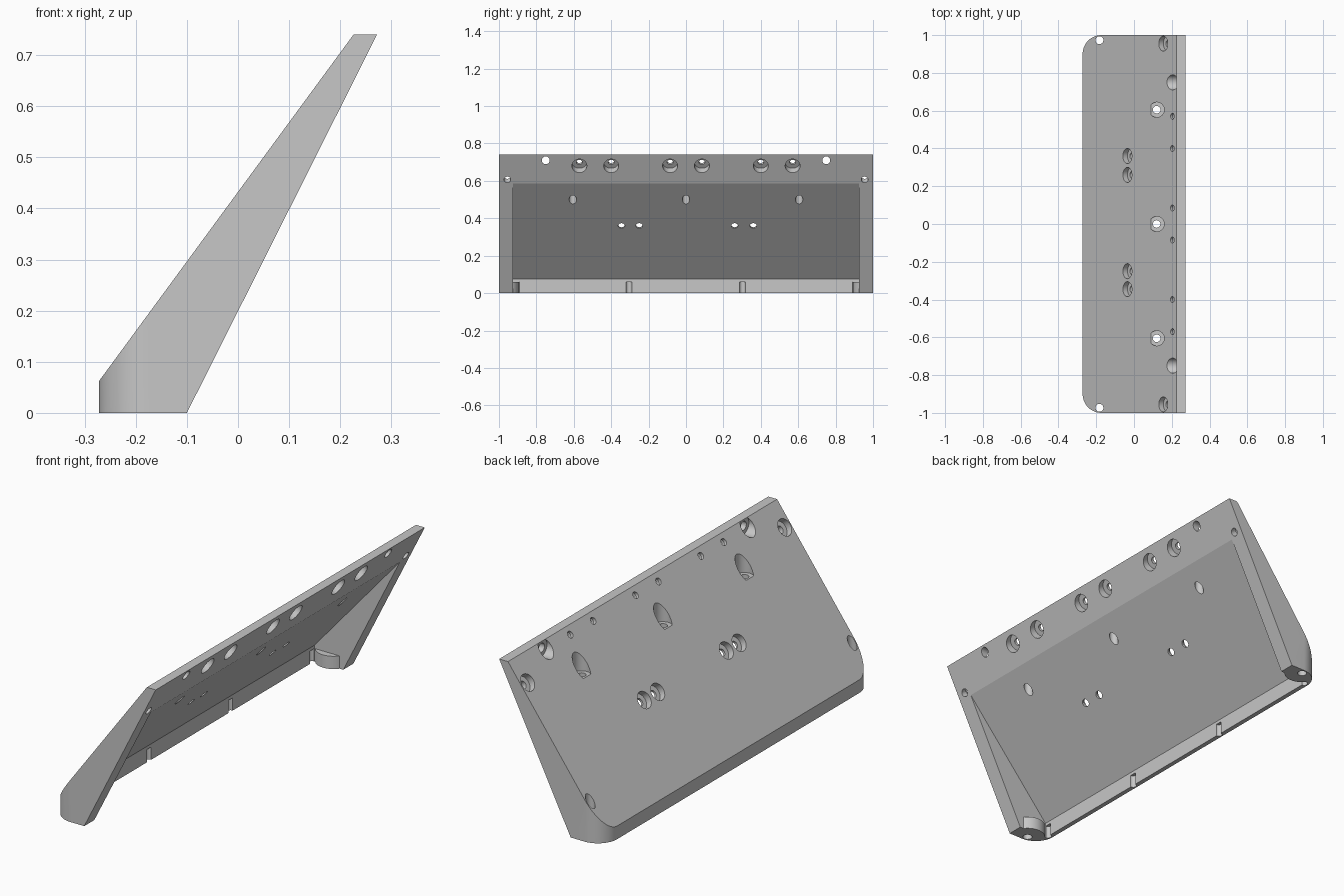
import bpy, bmesh, math
from mathutils import Vector

if "Cube" in bpy.data.objects:
    bpy.data.objects.remove(bpy.data.objects["Cube"])

grey = bpy.data.materials.new("plain grey")
grey.use_nodes = True
COLOUR = (0.57, 0.57, 0.57, 1)
grey.diffuse_color = COLOUR
grey.node_tree.nodes["Principled BSDF"].inputs["Base Color"].default_value = COLOUR


def finish(bm, name):
    bmesh.ops.recalc_face_normals(bm, faces=bm.faces)
    mesh = bpy.data.meshes.new(name)
    bm.to_mesh(mesh)
    bm.free()
    mesh.materials.append(grey)
    obj = bpy.data.objects.new(name, mesh)
    bpy.context.collection.objects.link(obj)
    return obj


def prism(name, points, sweep):
    """Extrude a closed outline along a vector."""
    bm = bmesh.new()
    face = bm.faces.new([bm.verts.new(p) for p in points])
    out = bmesh.ops.extrude_face_region(bm, geom=[face])
    moved = [v for v in out["geom"] if isinstance(v, bmesh.types.BMVert)]
    bmesh.ops.translate(bm, verts=moved, vec=sweep)
    return finish(bm, name)


def side_prism(name, outline, half):
    return prism(name, [(x, -half, z) for x, z in outline], (0, 2 * half, 0))


def combine(target, tool, operation):
    """Apply a boolean and discard the tool."""
    mod = target.modifiers.new("cut", "BOOLEAN")
    mod.object, mod.operation, mod.solver = tool, operation, "EXACT"
    with bpy.context.temp_override(object=target, active_object=target):
        bpy.ops.object.modifier_apply(modifier=mod.name)
    bpy.data.objects.remove(tool)


def drill(bm, start, direction, steps, sides=32):
    """Stepped round bar: steps are (distance, radius) along the direction."""
    axis = Vector(direction).normalized()
    u = Vector((0, 1, 0))
    v = axis.cross(u)
    rings = []
    for dist, rad in steps:
        centre = Vector(start) + axis * dist
        rings.append([bm.verts.new(centre + rad * (u * math.cos(a) + v * math.sin(a)))
                      for a in (2 * math.pi * i / sides for i in range(sides))])
    for a, b in zip(rings, rings[1:]):
        for i in range(sides):
            j = (i + 1) % sides
            bm.faces.new((a[i], a[j], b[j], b[i]))
    bm.faces.new(rings[0])
    bm.faces.new(rings[-1])


# Sloping front surface
FRONT, LIP = -0.272, 0.062
RUN = (0.226 - FRONT) / (0.74 - LIP)


def slope_z(x):
    return LIP + (x - FRONT) / RUN


# Wedge body
body = side_prism("sloped_panel", [(FRONT, 0), (-0.1, 0), (0.272, 0.74),
                                   (0.226, 0.74), (FRONT, LIP)], 1)

# Open hollow behind the panel, which thickens towards the top
WALL = -0.25
hollow = [(WALL, -0.1), (WALL, 0.075), (0.194, 0.585), (0.38, 0.799),
          (0.6, 0.8), (0.6, -0.1)]
combine(body, side_prism("hollow_tool", hollow, 0.925), "DIFFERENCE")

# Round screw bosses in the bottom corners
SCREW_X, SCREW_Y = -0.183, 0.973
for s in (-1, 1):
    boss = bmesh.new()
    drill(boss, (SCREW_X, s * SCREW_Y, 0), (0, 0, 1), [(0, 0.08), (0.06, 0.08)], 48)
    combine(body, finish(boss, "corner_boss"), "UNION")

# Rounded front corners
R = 0.1
arc = [(FRONT + R - R * math.sin(a), 1 - R + R * math.cos(a))
       for a in (math.pi / 2 * i / 16 for i in range(17))]
plan = [(0.5, 1)] + arc + [(x, -y) for x, y in reversed(arc)] + [(0.5, -1)]
combine(body, prism("corner_tool", [(x, y, -0.1) for x, y in plan], (0, 0, 1)), "INTERSECT")

# Screw holes and grooves
bits = bmesh.new()
square = (1, 0, -RUN)
down = (0, 0, -1)
sunk = [(-0.1, 0.04), (0.03, 0.04), (0.03, 0.018), (0.2, 0.018)]
back_sunk = [(-0.1, 0.016), (0.015, 0.016), (0.015, 0.04), (0.2, 0.04)]
for y in (-0.955, 0.955):
    drill(bits, (0.155, y, slope_z(0.155)), square, sunk)
for y in (-0.345, -0.25, 0.26, 0.36):
    drill(bits, (-0.035, y, slope_z(-0.035)), square, sunk)
for y in (-0.57, -0.4, -0.085, 0.085, 0.4, 0.57):
    drill(bits, (0.203, y, slope_z(0.203)), square, back_sunk)
for y in (-0.605, 0, 0.605):
    drill(bits, (0.12, y, slope_z(0.12)), down,
          [(-0.1, 0.04), (0.04, 0.04), (0.04, 0.02), (0.2, 0.02)])
for y in (-0.75, 0.75):
    drill(bits, (0.204, y, 0.71), (1, 0, 0),
          [(-0.1, 0.04), (0.022, 0.04), (0.022, 0.021), (0.2, 0.021)])
for y in (-SCREW_Y, SCREW_Y):
    drill(bits, (SCREW_X, y, 0.4), down, [(0, 0.021), (0.5, 0.021)])
for y in (-0.907, -0.305, 0.302, 0.907):
    drill(bits, (WALL, y, -0.1), (0, 0, 1), [(0, 0.016), (0.16, 0.016)])
combine(body, finish(bits, "hole_tool"), "DIFFERENCE")

# Smooth round surfaces, keep sharp edges
bpy.ops.object.select_all(action="DESELECT")
body.select_set(True)
bpy.context.view_layer.objects.active = body
bpy.ops.object.shade_smooth_by_angle(angle=math.radians(13))
